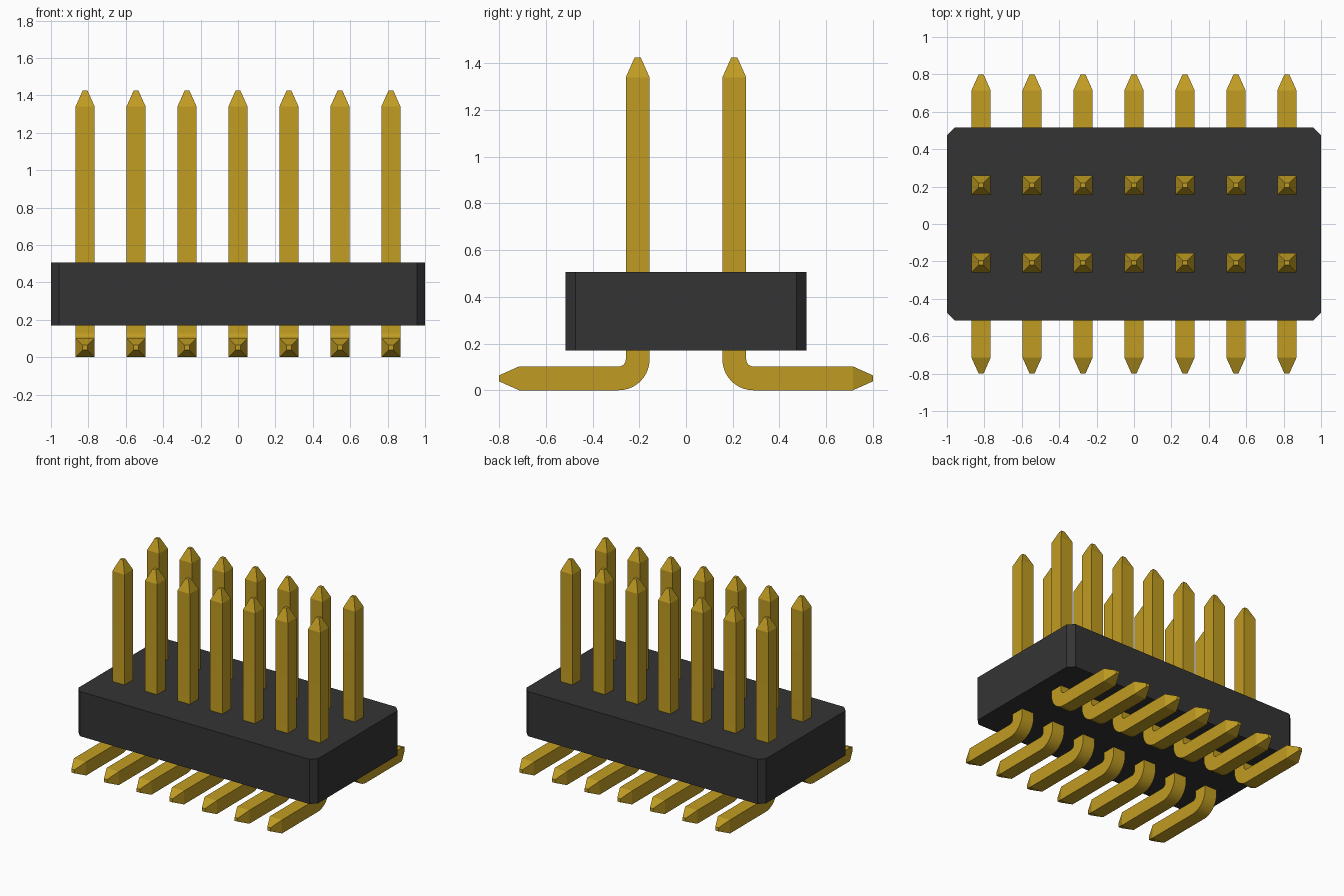
import bpy, bmesh
from math import sin, cos, pi
from mathutils import Vector

if "Cube" in bpy.data.objects:
    bpy.data.objects.remove(bpy.data.objects["Cube"])

COLUMNS, PITCH, ROW_Y = 7, 0.2725, 0.207
HALF, TIP = 0.051, 0.013          # pin half width, tip half width
BEND_R, BEND_STEPS = 0.081, 10    # centreline bend radius


def material(name, rgb):
    m = bpy.data.materials.new(name)
    m.use_nodes = True
    m.diffuse_color = (*rgb, 1)
    bsdf = m.node_tree.nodes["Principled BSDF"]
    bsdf.inputs["Base Color"].default_value = (*rgb, 1)
    bsdf.inputs["Roughness"].default_value = 0.5
    return m


def finish(bm, name, mat):
    bmesh.ops.recalc_face_normals(bm, faces=bm.faces)
    mesh = bpy.data.meshes.new(name)
    bm.to_mesh(mesh)
    bm.free()
    mesh.materials.append(mat)
    return mesh


def add_object(name, mesh):
    ob = bpy.data.objects.new(name, mesh)
    bpy.context.collection.objects.link(ob)
    return ob


black = material("black plastic", (0.034, 0.034, 0.034))
gold = material("gold metal", (0.53, 0.335, 0.016))

# Housing: block with chamfered vertical corners
bm = bmesh.new()
bmesh.ops.create_cube(bm, size=1)
bmesh.ops.scale(bm, vec=(2, 1.034, 0.337), verts=bm.verts)
bmesh.ops.translate(bm, vec=(0, 0, 0.3385), verts=bm.verts)
upright = [e for e in bm.edges
           if abs(e.verts[0].co.z - e.verts[1].co.z) > 0.1]
bmesh.ops.bevel(bm, geom=upright, offset=0.043, segments=1, affect='EDGES')
add_object("housing", finish(bm, "housing", black))

# Pin: square section swept down the post, round the bend and along the foot
# Each station is (y, z, turn angle, half width)
stations = [(-ROW_Y, 1.425, 0, TIP), (-ROW_Y, 1.34, 0, HALF)]
for i in range(BEND_STEPS + 1):
    a = pi / 2 * i / BEND_STEPS
    stations.append((-ROW_Y - BEND_R * (1 - cos(a)),
                     HALF + BEND_R * (1 - sin(a)), a, HALF))
stations += [(-0.715, HALF, pi / 2, HALF), (-0.8, HALF, pi / 2, TIP)]

bm = bmesh.new()
rings = []
for y, z, a, h in stations:
    side = Vector((0, cos(a), -sin(a)))
    across = Vector((1, 0, 0))
    rings.append([bm.verts.new(Vector((0, y, z)) + across * (u * h) + side * (v * h))
                  for u, v in ((-1, -1), (1, -1), (1, 1), (-1, 1))])
for r, s in zip(rings, rings[1:]):
    for k in range(4):
        n = (k + 1) % 4
        bm.faces.new((r[k], r[n], s[n], s[k]))
bm.faces.new(rings[0])
bm.faces.new(rings[-1])
pin_mesh = finish(bm, "pin", gold)

# Two rows of pins, the back row turned to face outward
pins = []
for row, turn in (("front", 0), ("back", pi)):
    for c in range(COLUMNS):
        pin = add_object(f"{row}_pin_{c + 1}", pin_mesh)
        pin.location.x = (c - (COLUMNS - 1) / 2) * PITCH
        pin.rotation_euler.z = turn
        pins.append(pin)

# Smooth the bend, keep the square edges sharp
bpy.ops.object.select_all(action='DESELECT')
pins[0].select_set(True)
bpy.context.view_layer.objects.active = pins[0]
bpy.ops.object.shade_smooth_by_angle(angle=pi / 12)
